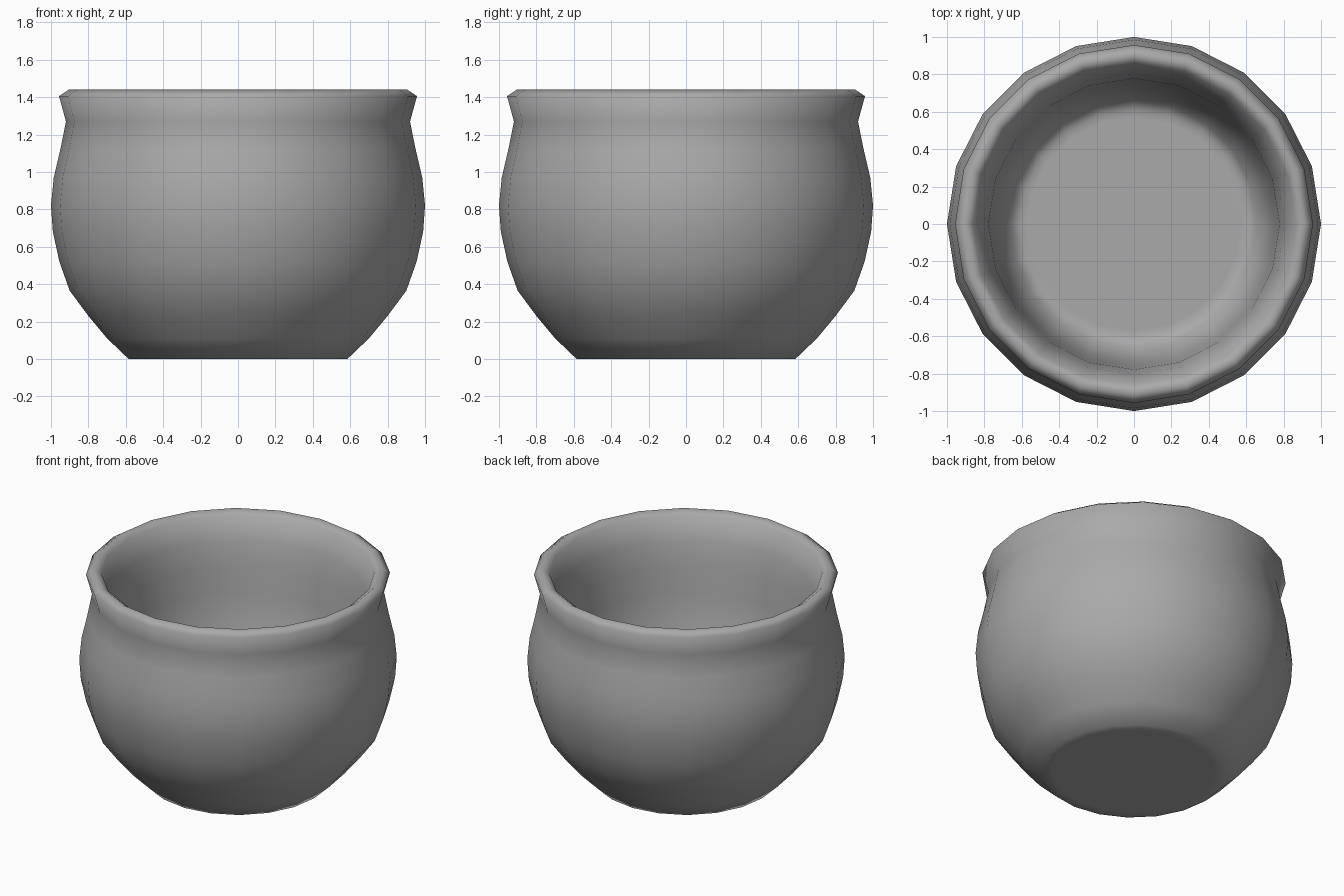
import bpy
import bmesh
import math
from mathutils import Vector

SIDES = 20

cube = bpy.data.objects.get("Cube")
if cube:
    bpy.data.objects.remove(cube, do_unlink=True)


def make_material(name, colour):
    mat = bpy.data.materials.new(name)
    mat.use_nodes = True
    mat.diffuse_color = colour
    bsdf = next(n for n in mat.node_tree.nodes if n.type == "BSDF_PRINCIPLED")
    bsdf.inputs["Base Color"].default_value = colour
    return mat


def lathe(name, profile, mat):
    """Turn a (radius, height) profile around z and cap both open ends."""
    bm = bmesh.new()
    rings = []
    for radius, height in profile:
        angles = [math.tau * i / SIDES for i in range(SIDES)]
        rings.append([bm.verts.new(Vector((radius * math.cos(a), radius * math.sin(a), height)))
                      for a in angles])
    for low, high in zip(rings, rings[1:]):
        for i in range(SIDES):
            j = (i + 1) % SIDES
            bm.faces.new((low[i], low[j], high[j], high[i]))
    bm.faces.new(list(reversed(rings[0])))
    bm.faces.new(rings[-1])
    bmesh.ops.recalc_face_normals(bm, faces=bm.faces)
    for face in bm.faces:
        face.smooth = True
    mesh = bpy.data.meshes.new(name)
    bm.to_mesh(mesh)
    bm.free()
    mesh.materials.append(mat)
    obj = bpy.data.objects.new(name, mesh)
    bpy.context.collection.objects.link(obj)
    return obj


# Underside and rounded belly, from the base up to the neck
outside = [(0.51, 0), (0.585, 0), (0.70, 0.11), (0.80, 0.23), (0.90, 0.365), (0.955, 0.52),
           (0.99, 0.68), (1.0, 0.82), (0.985, 0.97), (0.95, 1.12), (0.92, 1.27)]
# Flared lip
lip = [(0.957, 1.405), (0.905, 1.44), (0.86, 1.41)]
# Inner wall, tapering steadily down to the raised floor
inside = [(0.805, 1.26), (0.778, 1.10), (0.763, 0.92), (0.735, 0.70),
          (0.66, 0.48), (0.61, 0.455), (0.57, 0.455)]

grey = make_material("grey clay", (0.4, 0.4, 0.4, 1))
lathe("pot", outside + lip + inside, grey)
